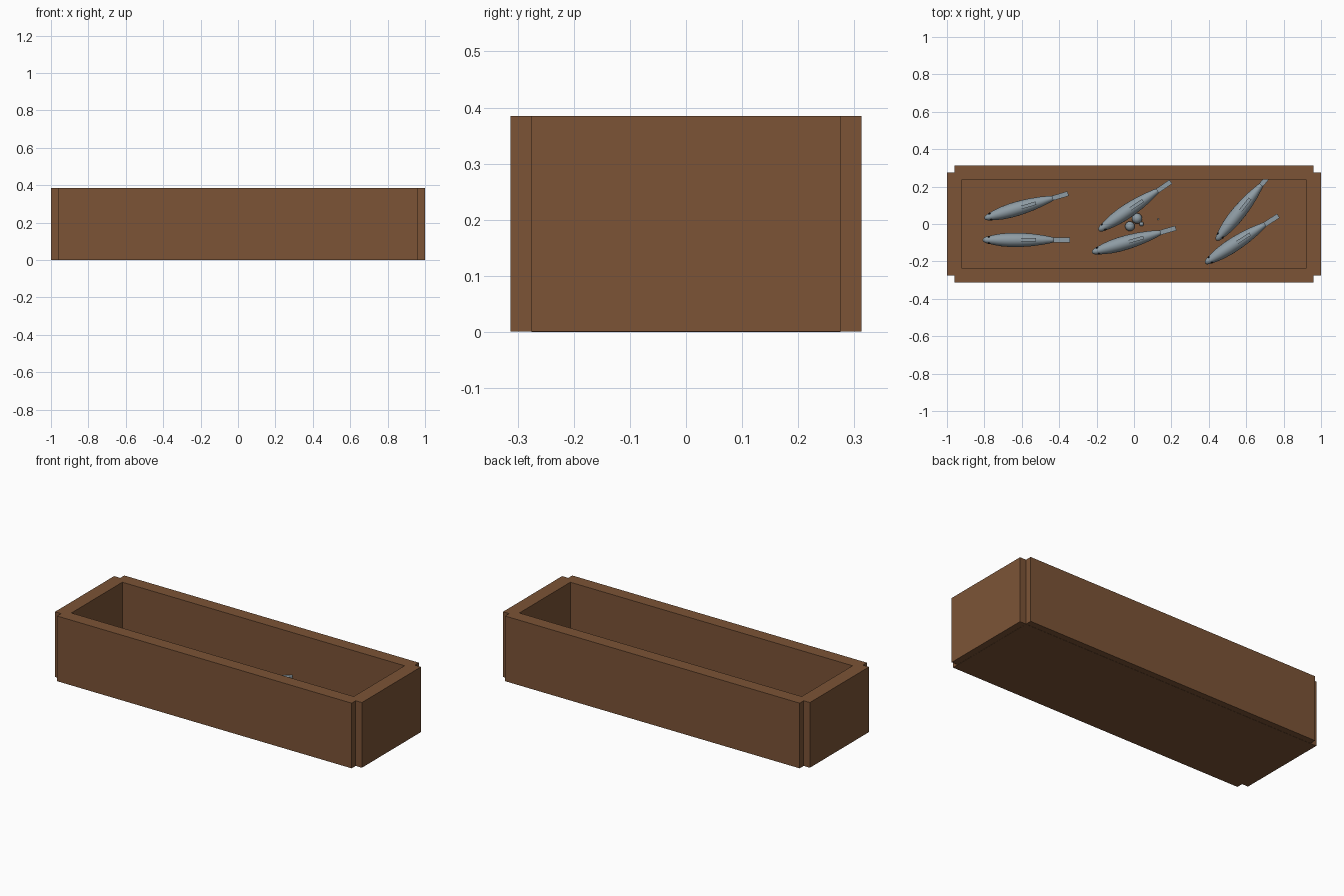
import bpy, bmesh, math
from mathutils import Matrix, Vector

if "Cube" in bpy.data.objects:
    bpy.data.objects.remove(bpy.data.objects["Cube"])


def material(name, rgb):
    m = bpy.data.materials.new(name)
    m.diffuse_color = (*rgb, 1)
    m.use_nodes = True
    m.node_tree.nodes["Principled BSDF"].inputs["Base Color"].default_value = m.diffuse_color
    return m


WOOD = material("brown wood", (0.2, 0.088, 0.037))
GREY = material("fish grey", (0.27, 0.33, 0.37))
BLACK = material("eye black", (0.01, 0.01, 0.01))


def finish(name, bm, mat, smooth=False, matrix=None):
    bmesh.ops.recalc_face_normals(bm, faces=bm.faces)
    me = bpy.data.meshes.new(name)
    bm.to_mesh(me)
    bm.free()
    me.materials.append(mat)
    ob = bpy.data.objects.new(name, me)
    bpy.context.collection.objects.link(ob)
    if matrix:
        ob.matrix_world = matrix
    if smooth:
        me.shade_smooth()
    return ob


def box(name, lo, hi, mat, matrix=None):
    bm = bmesh.new()
    lo, hi = Vector(lo), Vector(hi)
    size = hi - lo
    bmesh.ops.create_cube(bm, size=1, matrix=Matrix.Translation((lo + hi) / 2) @ Matrix.Diagonal((*size, 1)))
    return finish(name, bm, mat, matrix=matrix)


def ball(name, centre, r, mat, matrix=None):
    bm = bmesh.new()
    bmesh.ops.create_uvsphere(bm, u_segments=16, v_segments=10, radius=r, matrix=Matrix.Translation(centre))
    return finish(name, bm, mat, True, matrix)


# Crate: floor plate and four walls that leave notched corners
H = 0.385
box("crate_floor", (-0.96, -0.275, 0), (0.96, 0.275, 0.04), WOOD)
for s, side in ((-1, "front"), (1, "back")):
    a, b = sorted((s * 0.237, s * 0.3125))
    box(side + "_wall", (-0.96, a, 0.001), (0.96, b, H), WOOD)
for s, side in ((-1, "left"), (1, "right")):
    a, b = sorted((s * 0.92, s))
    box(side + "_wall", (a, -0.275, 0.001), (b, 0.275, H), WOOD)

# Fish body outline: distance from nose, radius
PROFILE = [(0, 0), (0.005, 0.01), (0.018, 0.017), (0.035, 0.021), (0.06, 0.027), (0.1, 0.034),
           (0.15, 0.038), (0.2, 0.038), (0.26, 0.034), (0.32, 0.026), (0.37, 0.016), (0.39, 0.01)]


def fish(i, nose, angle):
    m = Matrix.Translation((*nose, 0.088)) @ Matrix.Rotation(angle, 4, 'Z')
    # Body spun around its long axis, slightly taller than wide
    bm = bmesh.new()
    vs = [bm.verts.new((x, r, 0)) for x, r in PROFILE]
    vs.append(bm.verts.new((PROFILE[-1][0], 0, 0)))
    es = [bm.edges.new(p) for p in zip(vs, vs[1:])]
    bmesh.ops.spin(bm, geom=vs + es, cent=(0, 0, 0), axis=(1, 0, 0), angle=math.tau, steps=20)
    bmesh.ops.remove_doubles(bm, verts=bm.verts, dist=1e-5)
    bmesh.ops.scale(bm, vec=(1, 1, 1.15), verts=bm.verts)
    finish(f"fish_body_{i}", bm, GREY, True, m)
    # Fins
    box(f"fish_tail_{i}", (0.38, -0.013, -0.04), (0.467, 0.013, 0.047), GREY, m)
    box(f"fish_back_fin_{i}", (0.205, -0.009, 0.02), (0.287, 0.009, 0.05), GREY, m)
    # Eyes
    for s in (-1, 1):
        ball(f"fish_eye_{i}", (0.034, s * 0.016, 0.013), 0.006, BLACK, m)


# Fish: nose point and heading of the tail
SHOAL = [((-0.80, 0.03), 16.5), ((-0.81, -0.085), 0), ((-0.19, -0.035), 34),
         ((-0.225, -0.152), 16.2), ((0.44, -0.088), 51), ((0.38, -0.21), 33)]
for i, (nose, deg) in enumerate(SHOAL, 1):
    fish(i, nose, math.radians(deg))

# Small pebbles on the floor
for x, y, r in ((-0.022, -0.012, 0.026), (0.016, 0.03, 0.028), (0.04, 0.0, 0.012), (0.13, 0.025, 0.005)):
    ball("pebble", (x, y, 0.04 + r * 0.8), r, GREY)
